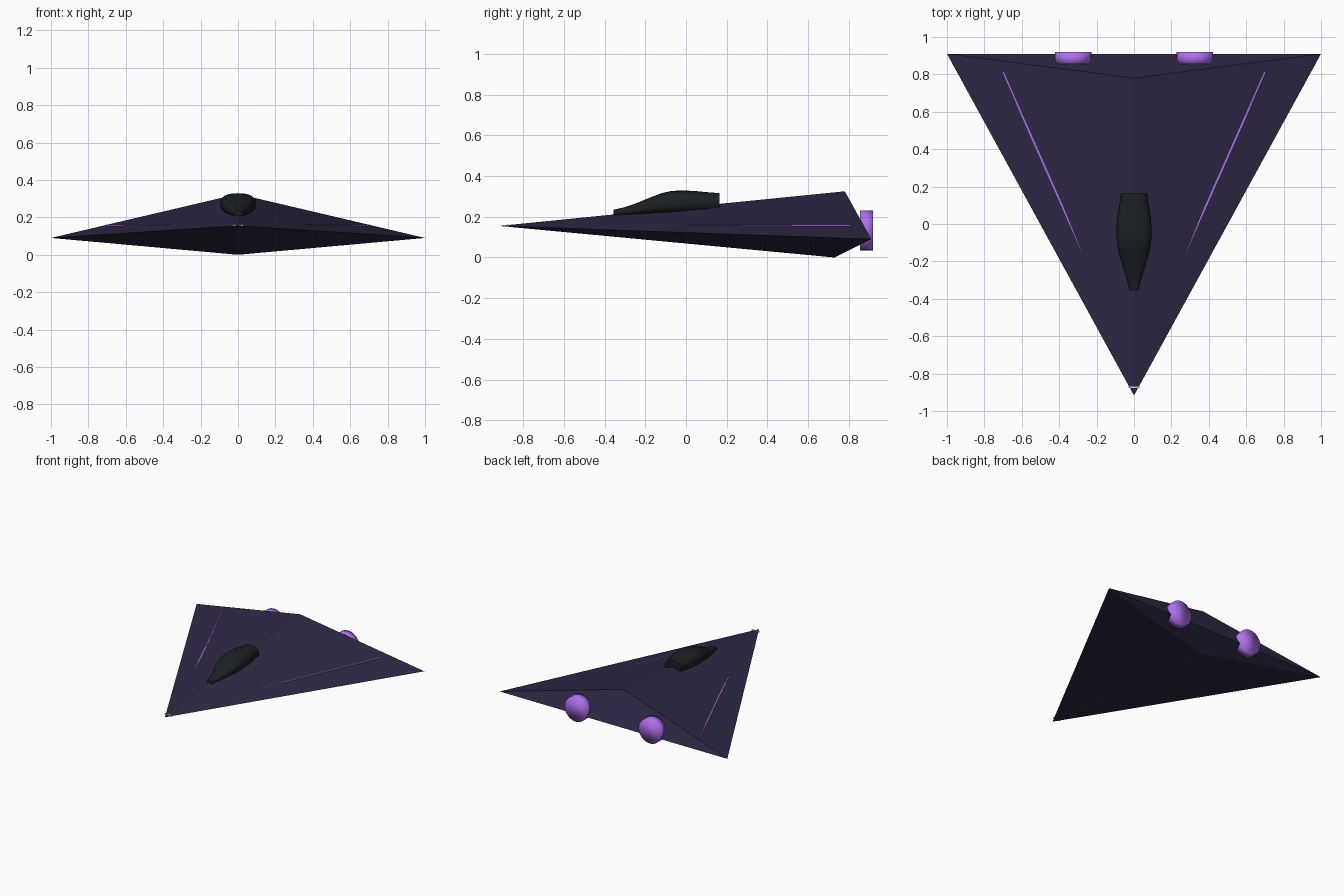
import bpy, math
from mathutils import Vector

if "Cube" in bpy.data.objects:
    bpy.data.objects.remove(bpy.data.objects["Cube"])


def material(name, rgb):
    m = bpy.data.materials.new(name)
    m.diffuse_color = (*rgb, 1)
    m.use_nodes = True
    m.node_tree.nodes["Principled BSDF"].inputs["Base Color"].default_value = m.diffuse_color
    return m


HULL = material("dark_violet", (0.028, 0.022, 0.062))
GLOW = material("violet_glow", (0.43, 0.16, 0.85))
GLASS = material("black_glass", (0.010, 0.014, 0.016))


def mesh_object(name, verts, faces, mat=None, smooth=False):
    me = bpy.data.meshes.new(name)
    me.from_pydata(verts, [], faces)
    if mat:
        me.materials.append(mat)
    for p in me.polygons:
        p.use_smooth = smooth
    ob = bpy.data.objects.new(name, me)
    bpy.context.collection.objects.link(ob)
    return ob


def box(name, loc, size, angle=0, mat=None):
    bpy.ops.mesh.primitive_cube_add(size=1, location=loc, rotation=(0, 0, angle))
    ob = bpy.context.object
    ob.name = name
    ob.scale = size
    if mat:
        ob.data.materials.append(mat)
    return ob


# Faceted delta hull: nose, two wing tips, dorsal peak, keel
mesh_object("hull",
            [(0, -0.917, 0.155), (-1, 0.91, 0.09), (1, 0.91, 0.09),
             (0, 0.78, 0.325), (0, 0.73, 0)],
            [(0, 3, 1), (0, 2, 3), (0, 1, 4), (0, 4, 2), (1, 3, 2), (1, 2, 4)],
            HULL)

# Canopy: rounded sections lofted along y (y, half width, bottom, top)
sections = [(-0.355, 0.022, 0.205, 0.235), (-0.30, 0.036, 0.206, 0.247),
            (-0.24, 0.056, 0.208, 0.268), (-0.18, 0.075, 0.210, 0.293),
            (-0.12, 0.088, 0.212, 0.316), (-0.07, 0.094, 0.213, 0.327),
            (-0.02, 0.095, 0.215, 0.329), (0.04, 0.090, 0.217, 0.327),
            (0.10, 0.079, 0.220, 0.321), (0.14, 0.072, 0.222, 0.318),
            (0.165, 0.070, 0.224, 0.317)]
N = 24


def soft(v):
    return math.copysign(abs(v) ** 0.8, v)


verts = []
for y, w, lo, hi in sections:
    for i in range(N):
        a = math.tau * i / N
        verts.append((w * soft(math.cos(a)), y,
                      (lo + hi) / 2 + (hi - lo) / 2 * soft(math.sin(a))))
faces = [(k * N + i, k * N + (i + 1) % N, (k + 1) * N + (i + 1) % N, (k + 1) * N + i)
         for k in range(len(sections) - 1) for i in range(N)]
faces += [tuple(reversed(range(N))), tuple(range(len(verts) - N, len(verts)))]
canopy = mesh_object("canopy", verts, faces, GLASS)
bpy.context.view_layer.objects.active = canopy
canopy.select_set(True)
bpy.ops.object.shade_smooth_by_angle(angle=math.radians(40))
canopy.select_set(False)

for side, s in (("left", -1), ("right", 1)):
    # Engine discs in the stern
    bpy.ops.mesh.primitive_cylinder_add(vertices=24, radius=0.098, depth=0.064,
                                        location=(s * 0.325, 0.887, 0.132),
                                        rotation=(math.pi / 2, 0, 0))
    engine = bpy.context.object
    engine.name = side + "_engine"
    engine.data.materials.append(GLOW)
    bpy.ops.object.shade_smooth()

    # Glowing strips half sunk in the wings
    a, b = Vector((s * 0.2, -0.32, 0.158)), Vector((s * 0.7, 0.81, 0.158))
    d = b - a
    box(side + "_wing_strip", (a + b) / 2, (0.009, d.length, 0.009),
        math.atan2(d.y, d.x) - math.pi / 2, GLOW)

# Small sensor bar at the nose
box("nose_bar", (0, -0.872, 0.157), (0.06, 0.009, 0.009))
